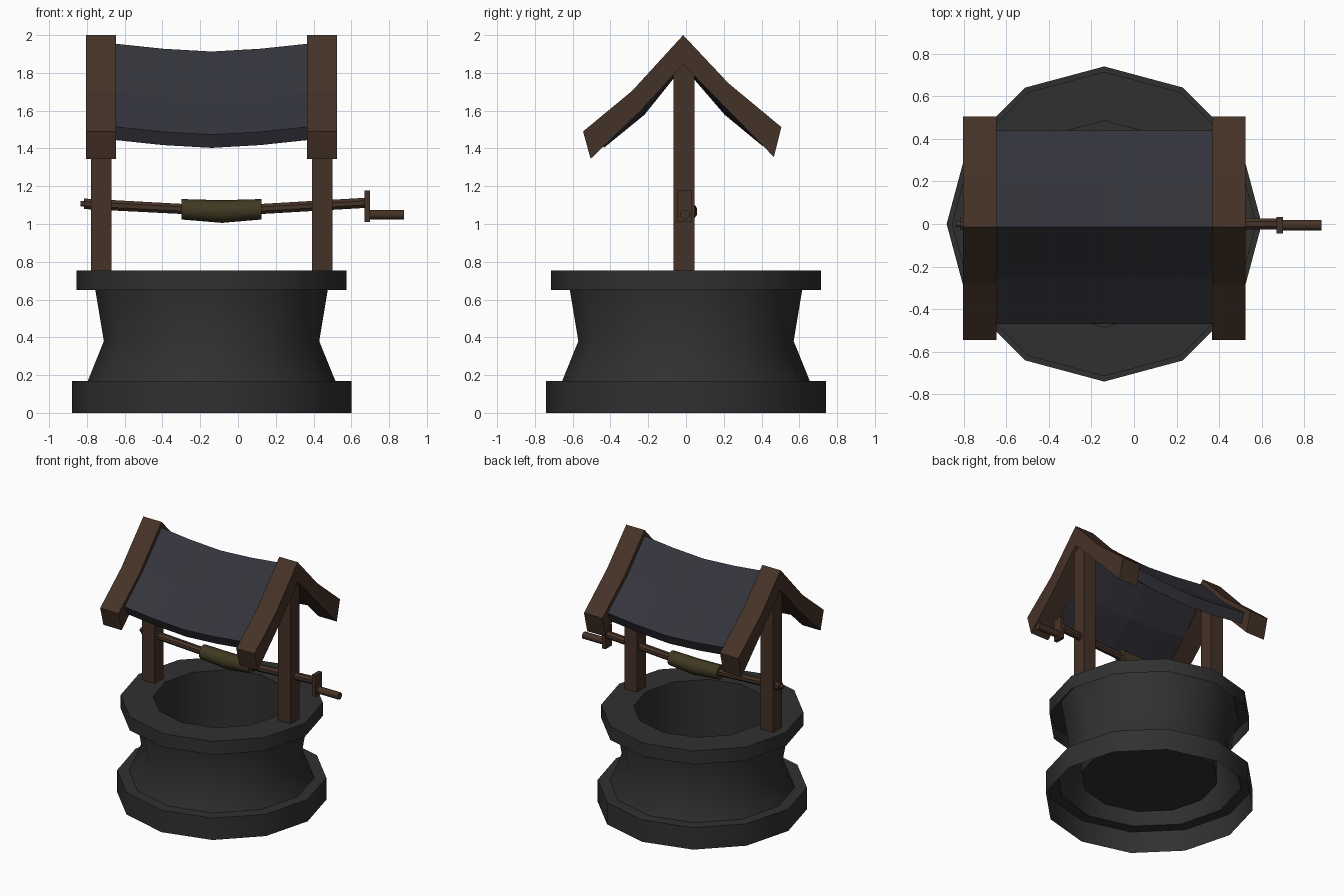
import bpy, bmesh
from math import sin, cos, pi, radians

if "Cube" in bpy.data.objects:
    bpy.data.objects.remove(bpy.data.objects["Cube"])

CX = -0.14  # centre of the well shaft and roof along x


def material(name, rgb):
    m = bpy.data.materials.new(name)
    m.diffuse_color = (*rgb, 1)
    m.use_nodes = True
    m.node_tree.nodes["Principled BSDF"].inputs["Base Color"].default_value = m.diffuse_color
    return m


STONE = material("stone", (0.030, 0.030, 0.030))
WOOD = material("wood", (0.060, 0.032, 0.020))
SLATE = material("slate", (0.034, 0.034, 0.046))
ROPE = material("rope", (0.050, 0.040, 0.016))


def finish(name, bm, mat, smooth=None):
    me = bpy.data.meshes.new(name)
    bm.to_mesh(me)
    bm.free()
    ob = bpy.data.objects.new(name, me)
    bpy.context.collection.objects.link(ob)
    me.materials.append(mat)
    if smooth:
        bpy.ops.object.select_all(action='DESELECT')
        bpy.context.view_layer.objects.active = ob
        ob.select_set(True)
        bpy.ops.object.shade_smooth_by_angle(angle=radians(smooth))
    return ob


def lathe(name, profile, mat, n=12):
    """Spin an open (radius, z) profile about the shaft axis."""
    bm = bmesh.new()
    rings = [[bm.verts.new((CX + r * cos(2 * pi * k / n), r * sin(2 * pi * k / n), z))
              for k in range(n)] for r, z in profile]
    for a, b in zip(rings, rings[1:]):
        for k in range(n):
            j = (k + 1) % n
            bm.faces.new((a[k], a[j], b[j], b[k]))
    if profile[-1][0] < 0.5 and profile[-1][1] < 0.5:
        bm.faces.new(rings[-1])  # shaft floor
    return finish(name, bm, mat, 40)


def loft(name, sections, mat, smooth=None):
    """Join (x, [(y, z), ...]) cross-sections along x and cap both ends."""
    bm = bmesh.new()
    loops = [[bm.verts.new((x, y, z)) for y, z in pts] for x, pts in sections]
    n = len(loops[0])
    for a, b in zip(loops, loops[1:]):
        for k in range(n):
            j = (k + 1) % n
            bm.faces.new((a[k], a[j], b[j], b[k]))
    bm.faces.new(loops[0])
    bm.faces.new(loops[-1])
    bmesh.ops.recalc_face_normals(bm, faces=bm.faces)
    return finish(name, bm, mat, smooth)


def box(name, x0, x1, y0, y1, z0, z1, mat):
    rect = [(y0, z0), (y1, z0), (y1, z1), (y0, z1)]
    return loft(name, [(x0, rect), (x1, rect)], mat)


def circle(r, y, z, n=8):
    return [(y + r * cos(2 * pi * (k + .5) / n), z + r * sin(2 * pi * (k + .5) / n))
            for k in range(n)]


# Stone shaft: open-bottomed base ring, waisted wall, rim with inner lining
lathe("base_ring", [(.74, 0), (.74, .17), (.655, .17)], STONE)
lathe("shaft_wall", [(.655, .17), (.57, .38), (.615, .65), (.63, .75)], STONE)
lathe("rim_and_lining", [(.715, .65), (.715, .755), (.485, .755), (.485, .19)], STONE)

# Posts and curved gable beams, one pair per side
gable = [(-.015, 2.0), (-.285, 1.705), (-.545, 1.49), (-.505, 1.345), (-.24, 1.60),
         (-.015, 1.845), (.225, 1.60), (.465, 1.355), (.505, 1.513), (.225, 1.745)]
for side, s in (("left", -1), ("right", 1)):
    px = CX + s * .585
    box(side + "_post", px - .054, px + .054, -.065, .045, .74, 1.88, WOOD)
    gx = CX + s * .585
    loft(side + "_gable_beam", [(gx - .079, gable), (gx + .079, gable)], WOOD)

# Sagging roof panel
panel = [(-.015, 1.955), (-.255, 1.70), (-.47, 1.515), (-.435, 1.445), (-.22, 1.62),
         (-.015, 1.875), (.205, 1.62), (.405, 1.455), (.44, 1.53), (.205, 1.72)]
sections = []
for i in range(5):
    t = i / 2 - 1
    sag = .042 * (1 - abs(t) ** 1.5)
    sections.append((CX + t * .515, [(y, z - sag) for y, z in panel]))
loft("roof_panel", sections, SLATE)

# Windlass: bowed axle with a small end pin, and the rope drum
loft("axle", [(-.815, circle(.03, 0, 1.107)), (-.30, circle(.029, 0, 1.08)),
              (-.085, circle(.029, 0, 1.068)), (.13, circle(.029, 0, 1.08)),
              (.675, circle(.029, 0, 1.112))], WOOD, 40)
loft("axle_pin", [(-.835, circle(.016, 0, 1.107)), (-.81, circle(.016, 0, 1.107))], WOOD, 50)
loft("rope_drum", [(-.30, circle(.054, 0, 1.078, 10)), (-.085, circle(.060, 0, 1.066, 10)),
                   (.125, circle(.054, 0, 1.078, 10))], ROPE, 40)

# Crank
box("crank_arm", .67, .70, -.045, .033, 1.01, 1.177, WOOD)
loft("crank_handle", [(.69, circle(.027, -.005, 1.05)), (.88, circle(.027, -.005, 1.05))],
     WOOD, 50)
